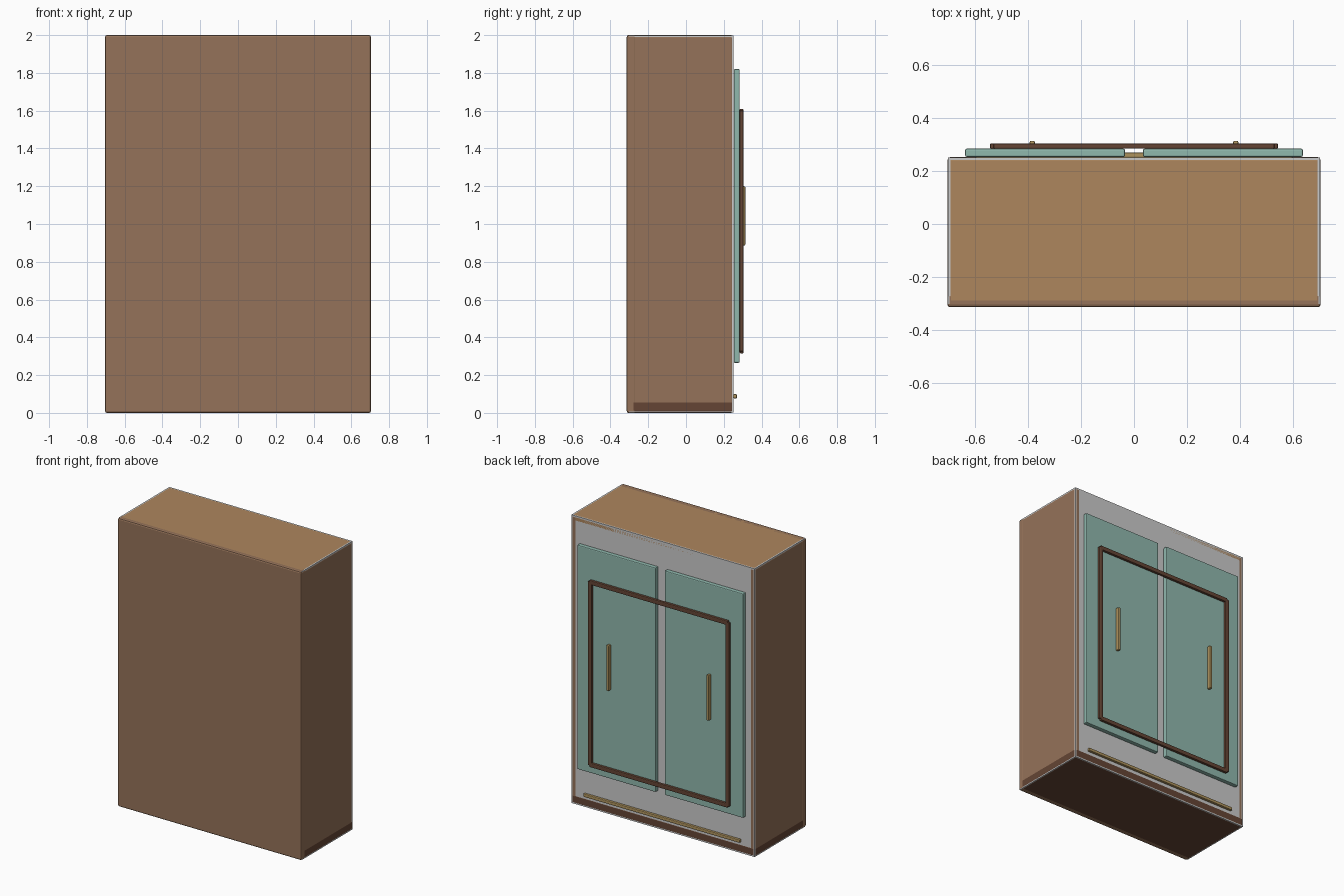
import bpy

if "Cube" in bpy.data.objects:
    bpy.data.objects.remove(bpy.data.objects["Cube"])


def material(name, rgb):
    m = bpy.data.materials.new(name)
    m.diffuse_color = (*rgb, 1)
    m.use_nodes = True
    m.node_tree.nodes["Principled BSDF"].inputs["Base Color"].default_value = m.diffuse_color
    return m


wood = material("wood", (0.30, 0.17, 0.10))
light_wood = material("light_wood", (0.42, 0.24, 0.11))
dark_wood = material("dark_wood", (0.13, 0.06, 0.035))
teal = material("teal", (0.28, 0.48, 0.42))
brass = material("brass", (0.42, 0.29, 0.11))


def box(name, x, y, z, mat=None, bevel=0.0, segments=2):
    """Box from (min, max) ranges with optional rounded edges."""
    spans = (x, y, z)
    bpy.ops.mesh.primitive_cube_add(size=1, location=[(a + b) / 2 for a, b in spans])
    o = bpy.context.object
    o.name = name
    o.scale = [b - a for a, b in spans]
    bpy.ops.object.transform_apply(location=False, rotation=False, scale=True)
    if mat:
        o.data.materials.append(mat)
    if bevel:
        mod = o.modifiers.new("bevel", 'BEVEL')
        mod.width = bevel
        mod.segments = segments
    return o


def pair(name, x, y, z, mat, bevel):
    """Same box on the right and mirrored on the left."""
    box("right_" + name, x, y, z, mat, bevel)
    box("left_" + name, (-x[1], -x[0]), y, z, mat, bevel)


# Plain carcass; the wooden panels sit a hair proud of it
box("carcass", (-0.7025, 0.7025), (-0.302, 0.2515), (0.001, 1.999))
pair("side_panel", (0.662, 0.7035), (-0.302, 0.252), (0.0005, 1.9995), wood, 0.012)
box("top_panel", (-0.7025, 0.7025), (-0.30, 0.2515), (1.955, 2.0), light_wood, 0.012)
box("bottom_panel", (-0.704, 0.704), (-0.29, 0.2523), (0, 0.066), dark_wood, 0.012)
box("back_panel", (-0.704, 0.704), (-0.314, -0.264), (0, 2.0), wood, 0.01)

# Sliding doors
pair("door", (0.034, 0.637), (0.253, 0.284), (0.265, 1.82), teal, 0.006)

# Decorative rectangular frame across both doors
pair("frame_upright", (0.513, 0.543), (0.284, 0.304), (0.325, 1.60), dark_wood, 0.005)
for name, z in (("frame_bottom", 0.315), ("frame_top", 1.58)):
    box(name, (-0.53, 0.53), (0.284, 0.304), (z, z + 0.03), dark_wood, 0.005)

# Handles and lower trim rail
pair("handle", (0.374, 0.394), (0.284, 0.314), (0.885, 1.20), brass, 0.006)
box("lower_rail", (-0.6, 0.6), (0.25, 0.27), (0.077, 0.099), brass, 0.005)
